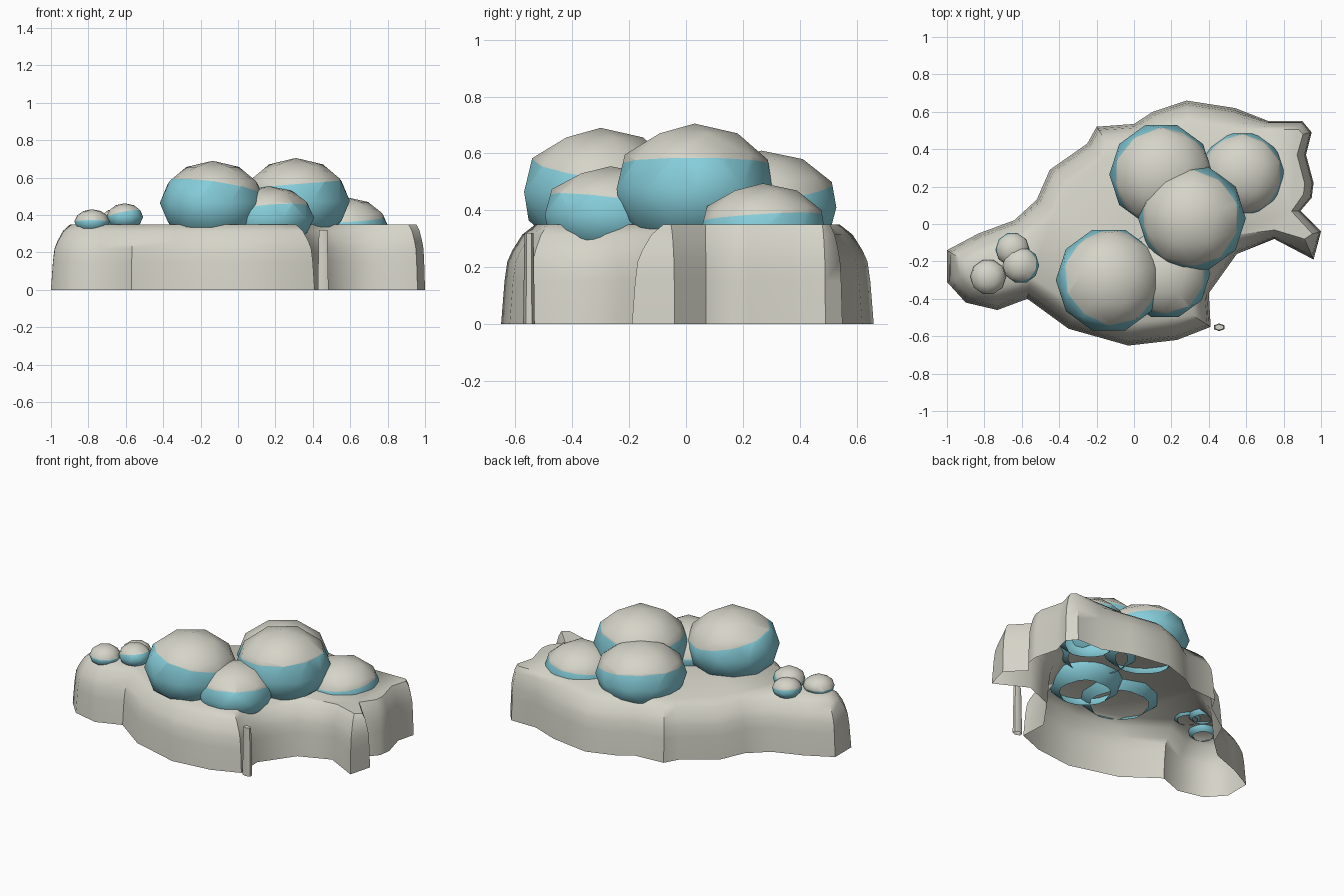
import bpy, bmesh, math
from mathutils import Vector, Matrix

if "Cube" in bpy.data.objects:
    bpy.data.objects.remove(bpy.data.objects["Cube"])


def material(name, rgb):
    m = bpy.data.materials.new(name)
    m.diffuse_color = (*rgb, 1)
    m.use_nodes = True
    m.node_tree.nodes["Principled BSDF"].inputs["Base Color"].default_value = m.diffuse_color
    return m


SNOW = material("pale_grey", (0.67, 0.66, 0.58))
ICE = material("light_teal", (0.24, 0.62, 0.71))


def finish(bm, name, mats, angle=None):
    me = bpy.data.meshes.new(name)
    bm.to_mesh(me)
    bm.free()
    ob = bpy.data.objects.new(name, me)
    bpy.context.collection.objects.link(ob)
    for m in mats:
        me.materials.append(m)
    for p in me.polygons:
        p.use_smooth = True
    if angle:
        bpy.ops.object.select_all(action='DESELECT')
        ob.select_set(True)
        bpy.context.view_layer.objects.active = ob
        bpy.ops.object.shade_smooth_by_angle(angle=math.radians(angle))
    return ob


# Ground slab: outline seen from above, clockwise
OUTLINE = [(-1, -.14), (-.83, -.05), (-.64, .02), (-.52, .13), (-.45, .29), (-.25, .43),
           (-.20, .52), (0, .535), (.10, .60), (.28, .66), (.54, .62), (.72, .55),
           (.90, .55), (.95, .49), (.92, .37), (.96, .22), (.95, .14), (.89, .07),
           (1, -.04), (.96, -.19), (.75, -.08), (.55, -.16), (.40, -.37), (.41, -.55),
           (.23, -.62), (-.03, -.65), (-.35, -.56), (-.57, -.40), (-.73, -.46),
           (-.90, -.42), (-1, -.31)]


def inward(i):
    # averaged inward normal of the clockwise outline
    a, b, c = (Vector(OUTLINE[(i + k) % len(OUTLINE)]) for k in (-1, 0, 1))
    d = ((b - a).normalized() + (c - b).normalized()).normalized()
    return Vector((d.y, -d.x))


bm = bmesh.new()
rings = []
for z, inset in ((0, 0), (.15, .012), (.22, .022), (.26, .04), (.315, .075), (.35, .12)):
    ring = []
    for i, p in enumerate(OUTLINE):
        k = inset
        if p[0] > .7 and p[1] > -.1:      # steeper rim on the right side
            k *= .4
        q = Vector(p) + inward(i) * k
        ring.append(bm.verts.new((q.x, q.y, z)))
    rings.append(ring)
n = len(OUTLINE)
for lo, hi in zip(rings, rings[1:]):
    for i in range(n):
        j = (i + 1) % n
        bm.faces.new((lo[j], lo[i], hi[i], hi[j]))
top = bm.faces.new(list(reversed(rings[-1])))
bmesh.ops.triangulate(bm, faces=[top])
bmesh.ops.recalc_face_normals(bm, faces=bm.faces[:])
if sum(f.normal.z * f.calc_area() for f in bm.faces) < 0:
    bmesh.ops.reverse_faces(bm, faces=bm.faces[:])
finish(bm, "ground_slab", [SNOW], 50)

# Small loose post beside the slab, open below
bm = bmesh.new()
bmesh.ops.create_cone(bm, cap_ends=True, segments=6, radius1=.033, radius2=.026, depth=.32,
                      matrix=Matrix.Translation((.455, -.552, .16)) @ Matrix.Diagonal((1, .62, 1, 1)))
bmesh.ops.delete(bm, geom=[f for f in bm.faces if f.normal.z < -.9], context='FACES')
finish(bm, "small_post", [SNOW], 40)


def boulder(name, x, y, z, r, rz, cap, tx, ty):
    """Flattened ball, open below, with a grey cap above a tilted plane."""
    bm = bmesh.new()
    bmesh.ops.create_icosphere(bm, subdivisions=2, radius=1)
    m = (Matrix.Translation((x, y, z)) @ Matrix.Diagonal((r, r, rz, 1))
         @ Matrix.Rotation(math.radians(18), 4, 'Z'))
    bmesh.ops.transform(bm, matrix=m, verts=bm.verts[:])

    def cut(co, no, clear):
        bmesh.ops.bisect_plane(bm, geom=bm.verts[:] + bm.edges[:] + bm.faces[:], dist=1e-5,
                               plane_co=co, plane_no=no, clear_inner=clear)
    cut(Vector((x, y, z - .72 * rz)), Vector((0, 0, 1)), True)
    co, no = Vector((x, y, cap)), Vector((-tx, -ty, 1)).normalized()
    cut(co, no, False)
    for f in bm.faces:
        f.material_index = 0 if (f.calc_center_median() - co).dot(no) > 0 else 1
    finish(bm, name, [SNOW, ICE])


# Large boulders, then pebbles
boulder("boulder_front", -.135, -.30, .465, .283, .225, .55, -.15, -.13)
boulder("boulder_back", .145, .265, .41, .277, .20, .46, -.12, .12)
boulder("boulder_centre", .31, .03, .475, .288, .23, .565, .08, 0)
boulder("boulder_low_front", .165, -.265, .385, .243, .17, .43, .08, -.12)
boulder("boulder_right", .58, .27, .325, .23, .17, .375, .06, .06)
boulder("pebble_left", -.78, -.283, .365, .095, .066, .368, 0, -.05)
boulder("pebble_right", -.605, -.22, .39, .098, .073, .41, .2, -.1)
boulder("pebble_back", -.65, -.135, .37, .09, .065, .378, -.1, .1)
